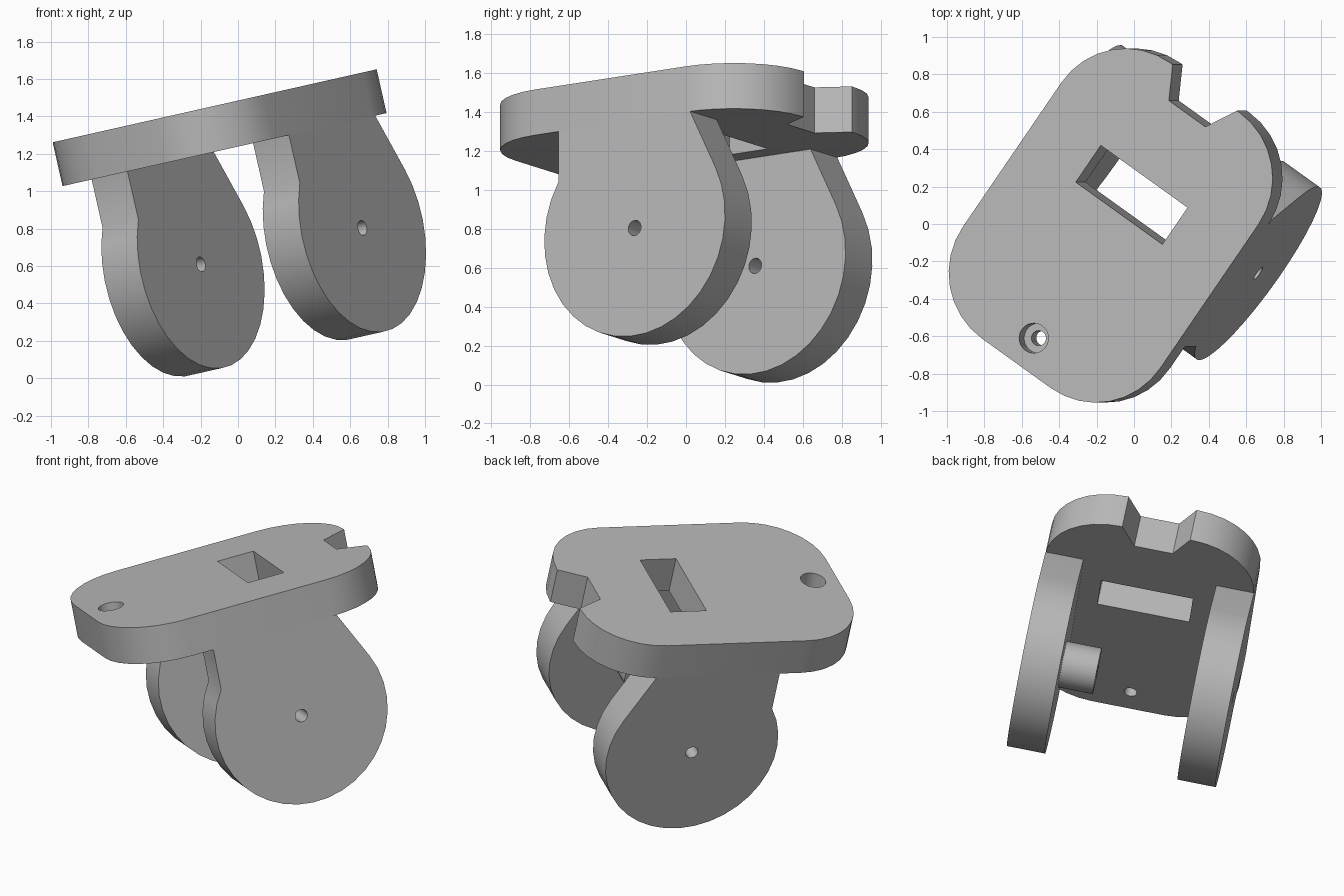
import bpy, bmesh
from math import radians, sin, cos, hypot, atan2, acos, degrees
from mathutils import Matrix

cube = bpy.data.objects.get("Cube")
if cube:
    bpy.data.objects.remove(cube, do_unlink=True)

# Single matte grey
grey = bpy.data.materials.new("plain_grey")
grey.use_nodes = True
color = (0.48, 0.48, 0.48, 1)
grey.diffuse_color = color
grey.node_tree.nodes["Principled BSDF"].inputs["Base Color"].default_value = color

# Tilted frame of the whole bracket: x across, y along, z out of the plate top
FRAME = (Matrix.Translation((0, 0, 1.485)) @ Matrix.Rotation(radians(-12.7), 4, 'Y')
         @ Matrix.Rotation(radians(-35), 4, 'Z'))
# Sideways profiles: (along, up) drawn flat, extruded across
SIDEWAYS = Matrix(((0, 0, 1, 0), (1, 0, 0, 0), (0, 1, 0, 0), (0, 0, 0, 1)))
FLAT = Matrix.Identity(4)

LEFT, RIGHT, NEAR, FAR = -0.76, 0.56, -0.98, 0.82
MID = (LEFT + RIGHT) / 2
THICK = 0.24
HUB = (0.07, -0.81)
HUB_R = 0.567


def arc(center, r, start, end, steps):
    angles = [radians(start + (end - start) * i / steps) for i in range(steps + 1)]
    return [(center[0] + r * cos(a), center[1] + r * sin(a)) for a in angles]


def circle(center, r):
    return arc(center, r, 0, 360, 32)[:-1]


def prism(name, outline, low, high, place=FLAT):
    bm = bmesh.new()
    base = bm.faces.new([bm.verts.new((a, b, low)) for a, b in outline])
    top = bmesh.ops.extrude_face_region(bm, geom=[base])["geom"]
    bmesh.ops.translate(bm, vec=(0, 0, high - low),
                        verts=[g for g in top if isinstance(g, bmesh.types.BMVert)])
    bmesh.ops.recalc_face_normals(bm, faces=bm.faces)
    bm.transform(place)
    mesh = bpy.data.meshes.new(name)
    bm.to_mesh(mesh)
    bm.free()
    mesh.materials.append(grey)
    obj = bpy.data.objects.new(name, mesh)
    bpy.context.collection.objects.link(obj)
    return obj


def cut(obj, cutter):
    cutter.hide_render = True
    mod = obj.modifiers.new("cut", 'BOOLEAN')
    mod.operation, mod.solver, mod.object = 'DIFFERENCE', 'EXACT', cutter
    graph = bpy.context.evaluated_depsgraph_get()
    mesh = bpy.data.meshes.new_from_object(obj.evaluated_get(graph))
    obj.modifiers.clear()
    obj.data = mesh
    bpy.data.objects.remove(cutter, do_unlink=True)


def finish(obj):
    obj.data.transform(FRAME)
    bpy.ops.object.select_all(action='DESELECT')
    obj.select_set(True)
    bpy.context.view_layer.objects.active = obj
    bpy.ops.object.shade_smooth_by_angle(angle=radians(30))


# Base plate with rounded corners and a flared notch in the far end
R = 0.43
outline = arc((RIGHT - R, NEAR + R), R, -90, 0, 8)
outline += arc((RIGHT - R, FAR - R), R, 0, 90, 8)
outline += [(MID + s, y) for s, y in
            ((0.215, FAR), (0.122, 0.65), (-0.122, 0.65), (-0.215, FAR))]
outline += arc((LEFT + R, FAR - R), R, 90, 180, 8)
outline += arc((LEFT + R, NEAR + R), R, 180, 270, 8)
plate = prism("base_plate", outline, -THICK, 0)

# Slot and counterbored screw hole
slot = [(MID - 0.29, 0), (MID + 0.29, 0), (MID + 0.29, 0.24), (MID - 0.29, 0.24)]
screw = (MID, -0.815)
cut(plate, prism("slot_cutter", slot, -1, 1))
cut(plate, prism("screw_cutter", circle(screw, 0.04), -1, 1))
cut(plate, prism("counterbore_cutter", circle(screw, 0.08), -0.12, 1))
finish(plate)

# Side ears: straight near edge, far edge tangent to the round hub
near, far = -0.407, 0.417
da, db = far - HUB[0], -THICK - HUB[1]
tangent = degrees(atan2(db, da) - acos(HUB_R / hypot(da, db)))
kink = degrees(acos((near - HUB[0]) / HUB_R))
ear_outline = [(far, -THICK), (near, -THICK)] + arc(HUB, HUB_R, kink, 360 + tangent, 24)
for name, low in (("left_ear", RIGHT - THICK), ("right_ear", LEFT)):
    ear = prism(name, ear_outline, low, low + THICK, SIDEWAYS)
    cut(ear, prism("axle_cutter", circle(HUB, 0.04), -2, 2, SIDEWAYS))
    finish(ear)

# Axle boss on the inside of one ear
inner = RIGHT - THICK
boss = prism("axle_boss", circle(HUB, 0.146), inner - 0.22, inner, SIDEWAYS)
cut(boss, prism("axle_cutter", circle(HUB, 0.04), -2, 2, SIDEWAYS))
finish(boss)
